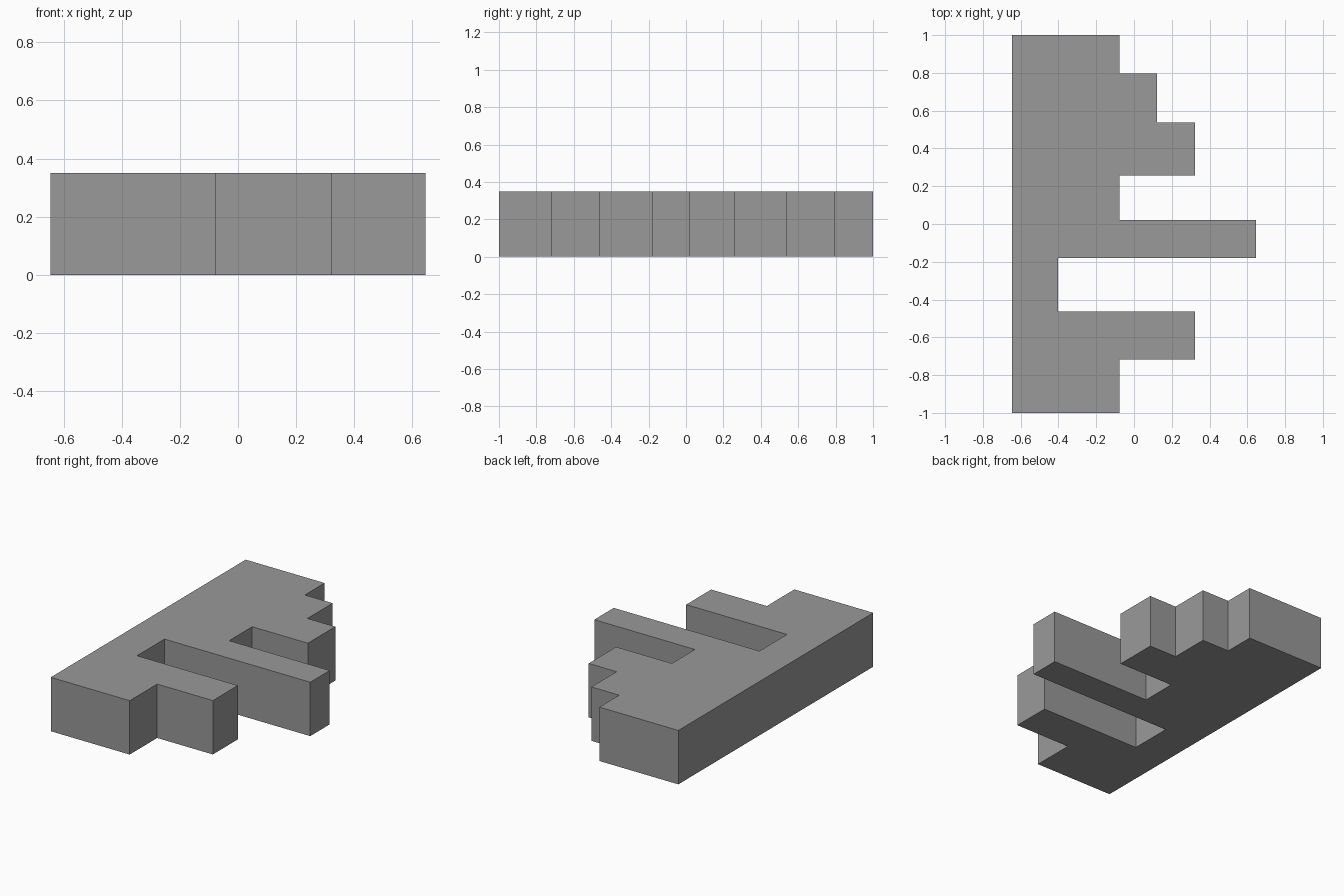
import bpy
import bmesh

cube = bpy.data.objects.get("Cube")
if cube:
    bpy.data.objects.remove(cube, do_unlink=True)

HEIGHT = 0.35
BACK_X = -0.645

# One flat grey for the whole block
grey = bpy.data.materials.new("plain grey")
grey.use_nodes = True
colour = (0.32, 0.32, 0.32, 1.0)
grey.diffuse_color = colour
bsdf = next(n for n in grey.node_tree.nodes if n.type == 'BSDF_PRINCIPLED')
bsdf.inputs["Base Color"].default_value = colour

# Teeth of the key: (start y, end y, reach in x), running from front to back
steps = [
    (-1.0, -0.718, -0.078),
    (-0.718, -0.462, 0.322),
    (-0.462, -0.18, -0.402),
    (-0.18, 0.02, 0.645),
    (0.02, 0.257, -0.078),
    (0.257, 0.538, 0.322),
    (0.538, 0.797, 0.122),
    (0.797, 1.0, -0.078),
]

# Outline: straight spine on one side, stepped teeth on the other
outline = [(BACK_X, -1.0)]
for y0, y1, reach in steps:
    outline += [(reach, y0), (reach, y1)]
outline.append((BACK_X, 1.0))

# Extrude the outline into a solid block
bm = bmesh.new()
base = bm.faces.new([bm.verts.new((x, y, 0)) for x, y in outline])
result = bmesh.ops.extrude_face_region(bm, geom=[base], use_keep_orig=True)
top_verts = [g for g in result["geom"] if isinstance(g, bmesh.types.BMVert)]
bmesh.ops.translate(bm, verts=top_verts, vec=(0, 0, HEIGHT))
bmesh.ops.recalc_face_normals(bm, faces=bm.faces[:])

mesh = bpy.data.meshes.new("stepped_block")
bm.to_mesh(mesh)
bm.free()
mesh.materials.append(grey)
block = bpy.data.objects.new("stepped_block", mesh)
bpy.context.collection.objects.link(block)
